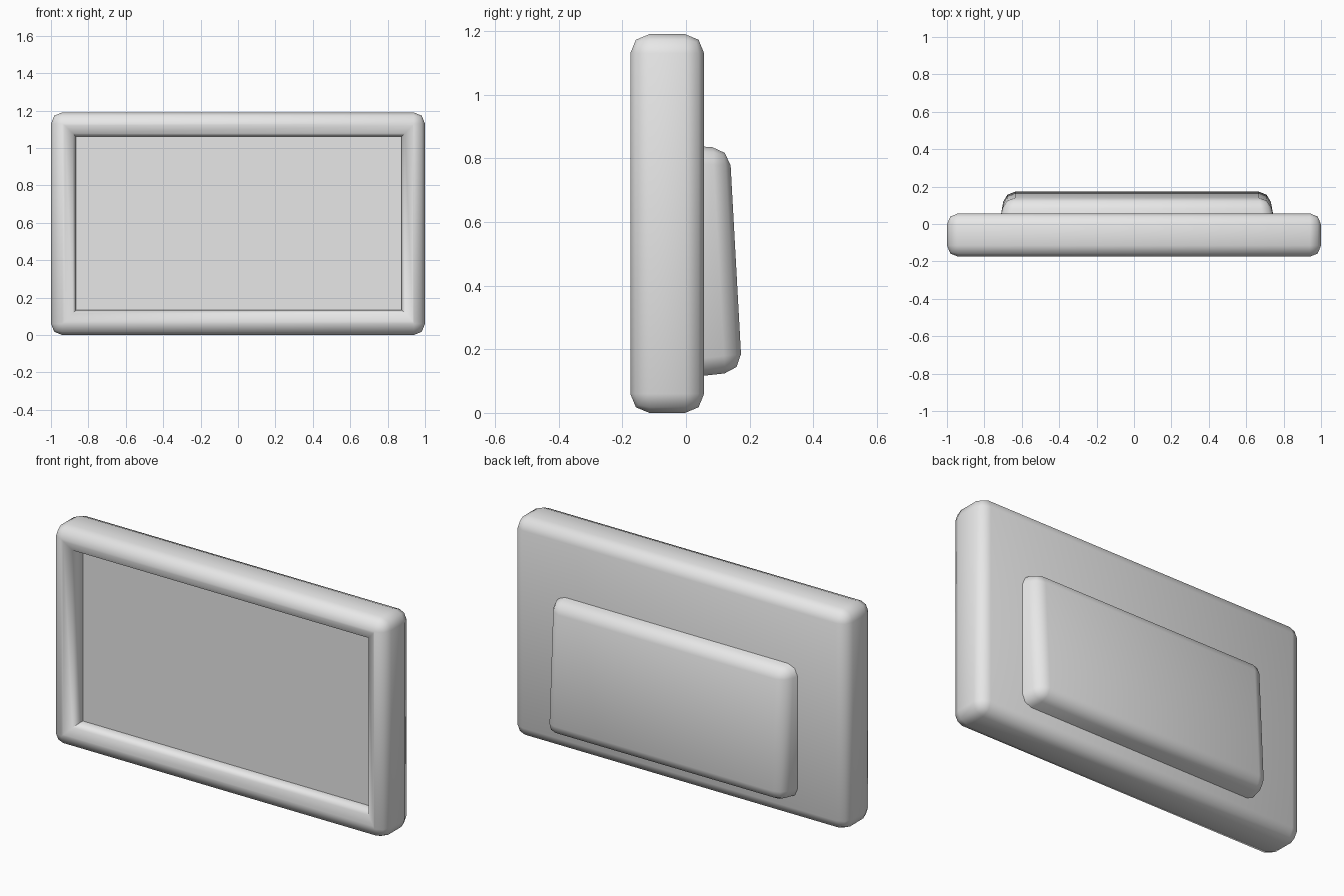
import bpy
import bmesh
import math
from mathutils import Vector

if "Cube" in bpy.data.objects:
    bpy.data.objects.remove(bpy.data.objects["Cube"], do_unlink=True)

# Single plain grey finish
grey = bpy.data.materials.new("light grey")
grey.use_nodes = True
grey.diffuse_color = (0.8, 0.8, 0.8, 1)
grey.node_tree.nodes["Principled BSDF"].inputs["Base Color"].default_value = (0.8, 0.8, 0.8, 1)


def ring(bm, x0, x1, y, z0, z1):
    """Rectangle of four vertices facing the front."""
    corners = ((x0, z0), (x1, z0), (x1, z1), (x0, z1))
    return [bm.verts.new((x, y, z)) for x, z in corners]


def bridge(bm, a, b):
    """Join two rings with a band of four faces."""
    for i in range(4):
        j = (i + 1) % 4
        bm.faces.new((a[i], a[j], b[j], b[i]))


def edges_between(bm, verts):
    chosen = set(verts)
    return [e for e in bm.edges if all(v in chosen for v in e.verts)]


def finish(bm, name):
    bmesh.ops.recalc_face_normals(bm, faces=bm.faces)
    mesh = bpy.data.meshes.new(name)
    bm.to_mesh(mesh)
    bm.free()
    mesh.materials.append(grey)
    obj = bpy.data.objects.new(name, mesh)
    bpy.context.collection.objects.link(obj)
    bpy.ops.object.select_all(action="DESELECT")
    bpy.context.view_layer.objects.active = obj
    obj.select_set(True)
    bpy.ops.object.shade_smooth_by_angle(angle=math.radians(50))
    return obj


# Screen housing: rounded slab with a recessed front panel
bm = bmesh.new()
back = ring(bm, -1, 1, 0.057, 0, 1.19)
front = ring(bm, -1, 1, -0.175, 0, 1.19)
rim = ring(bm, -0.865, 0.875, -0.175, 0.133, 1.06)
screen = ring(bm, -0.865, 0.875, -0.095, 0.133, 1.06)
bm.faces.new(back)
bridge(bm, back, front)
bridge(bm, front, rim)
bridge(bm, rim, screen)
bm.faces.new(screen)
outer = edges_between(bm, back + front)
inner = edges_between(bm, rim)
bmesh.ops.bevel(bm, geom=outer + inner, offset=0.06, offset_type="OFFSET",
                segments=2, profile=0.5, affect="EDGES", clamp_overlap=True)
finish(bm, "screen_housing")

# Rear casing: tapered block, deeper towards the bottom
bm = bmesh.new()
base = ring(bm, -0.715, 0.748, 0.03, 0.114, 0.838)
rear = ring(bm, -0.69, 0.722, 0.0, 0.13, 0.832)
for v in rear:
    v.co.y = 0.183 - 0.055 * v.co.z
bm.faces.new(base)
bridge(bm, base, rear)
bm.faces.new(rear)
base_edges = set(edges_between(bm, base))
bmesh.ops.bevel(bm, geom=[e for e in bm.edges if e not in base_edges], offset=0.055,
                offset_type="OFFSET", segments=2, profile=0.5, affect="EDGES",
                clamp_overlap=True)
finish(bm, "rear_casing")
